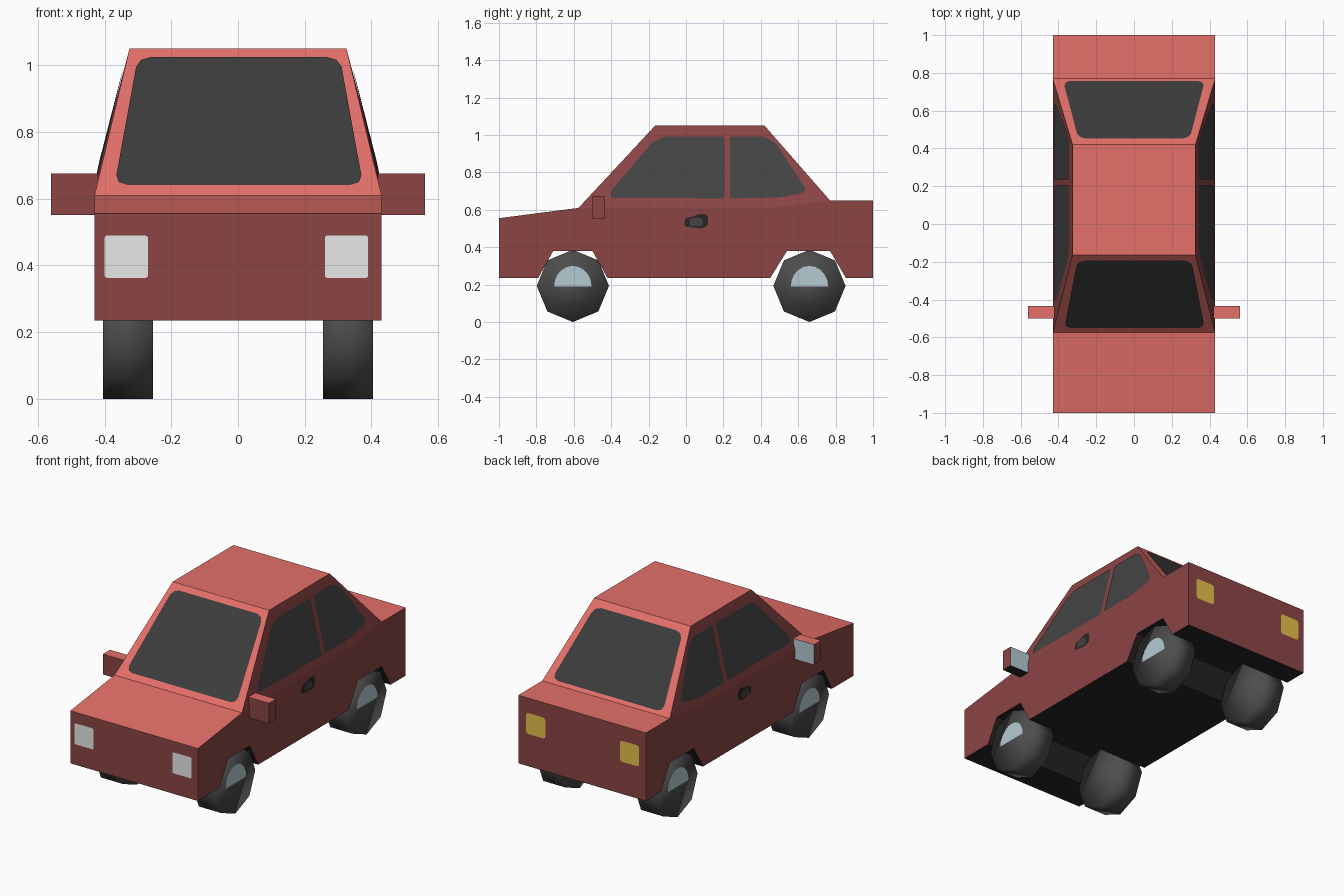
import bpy, bmesh, math
from mathutils import Vector, Matrix

if "Cube" in bpy.data.objects:
    bpy.data.objects.remove(bpy.data.objects["Cube"])


def material(name, r, g, b):
    m = bpy.data.materials.new(name)
    m.diffuse_color = (r, g, b, 1)
    m.use_nodes = True
    m.node_tree.nodes["Principled BSDF"].inputs["Base Color"].default_value = m.diffuse_color
    return m


LIGHT_RED = material("light red paint", .78, .16, .14)
DARK_RED = material("dark red paint", .265, .059, .06)
BLACK = material("black underside", .022, .019, .018)
GLASS = material("dark glass", .045, .045, .045)
SIDE_GLASS = material("side glass", .057, .057, .057)
TYRE = material("tyre rubber", .075, .075, .075)
SILVER = material("pale silver", .46, .6, .64)
WHITE = material("headlight white", .9, .9, .9)
YELLOW = material("tail light yellow", .88, .58, .08)


def finish(name, bm, *mats):
    me = bpy.data.meshes.new(name)
    bm.to_mesh(me)
    bm.free()
    ob = bpy.data.objects.new(name, me)
    bpy.context.collection.objects.link(ob)
    for m in mats:
        me.materials.append(m)
    return ob


def paint(bm):
    """Light red on upward faces, black underneath, dark red on the sides."""
    bmesh.ops.recalc_face_normals(bm, faces=bm.faces)
    for f in bm.faces:
        f.material_index = 1 if f.normal.z > .5 else 2 if f.normal.z < -.1 else 0


def plate(name, points, place, outward, mat, rounding=.02):
    """Thin painted panel: 2D outline mapped onto a surface, lifted slightly outward."""
    bm = bmesh.new()
    out = Vector(outward).normalized()
    f = bm.faces.new([bm.verts.new(Vector(place(a, b)) + out * .004) for a, b in points])
    f.normal_update()
    if f.normal.dot(out) < 0:
        f.normal_flip()
    if rounding:
        bmesh.ops.bevel(bm, geom=bm.verts[:], offset=rounding, segments=2,
                        profile=.5, affect='VERTICES', clamp_overlap=True)
    return finish(name, bm, mat)


# Lower body: side profile with wheel arches, extruded across the car
W = .43
profile = [(-1, .235), (-.79, .235), (-.71, .38), (-.5, .38), (-.42, .235),
           (.45, .235), (.54, .38), (.77, .38), (.855, .235), (1, .235),
           (1, .65), (.77, .65), (.45, .61), (-.575, .61), (-1, .555)]
bm = bmesh.new()
side = bm.faces.new([bm.verts.new((-W, y, z)) for y, z in profile])
ext = bmesh.ops.extrude_face_region(bm, geom=[side])
bmesh.ops.translate(bm, vec=(2 * W, 0, 0),
                    verts=[g for g in ext["geom"] if isinstance(g, bmesh.types.BMVert)])
paint(bm)
finish("lower_body", bm, DARK_RED, LIGHT_RED, BLACK)

# Cabin: tapered greenhouse sitting on the belt line
bm = bmesh.new()
rings = []
for s in (-1, 1):
    a, e, b, c, d = [bm.verts.new((s * x, y, z)) for x, y, z in (
        (W, -.575, .61), (W, .45, .61), (W, .77, .65), (.325, .42, 1.05), (.325, -.165, 1.05))]
    bm.faces.new((a, e, c, d))
    bm.faces.new((e, b, c))
    rings.append((a, b, c, d))
(a0, b0, c0, d0), (a1, b1, c1, d1) = rings
for quad in ((a0, a1, d1, d0), (d0, d1, c1, c0), (c0, c1, b1, b0)):
    bm.faces.new(quad)
paint(bm)
finish("cabin", bm, DARK_RED, LIGHT_RED, BLACK)

# Windscreen and rear window
plate("windscreen", [(-.37, .638), (.375, .638), (.305, 1.022), (-.3, 1.022)],
      lambda x, z: (x, -.575 + (z - .61) * .41 / .44, z), (0, -.44, .41), GLASS, .04)
plate("rear_window", [(-.375, .755), (.375, .755), (.295, .45), (-.295, .45)],
      lambda x, y: (x, y, .65 + (.77 - y) * .4 / .35), (0, .4, .35), GLASS, .04)

front_window = [(-.405, .663), (-.4, .7), (-.18, .96), (-.12, .99), (.205, .99), (.205, .66)]
back_window = [(.235, .66), (.235, .99), (.42, .99), (.48, .955), (.64, .71), (.63, .69), (.5, .665)]
handle = [(-.01, .51), (-.005, .555), (.04, .565), (.07, .578), (.115, .575), (.12, .52), (.09, .5)]
grip = [(.015, .512), (.02, .555), (.085, .56), (.095, .515)]
lamp = [(.265, 0), (.395, 0), (.395, .128), (.265, .128)]


def side_x(y, z):
    """Half width of the cabin side at a given point."""
    return max(W - .2386 * (z - .61), W - .2366 * ((z - .61) - .125 * (y - .45)))


for s, tag in ((-1, "left"), (1, "right")):
    def glass_at(y, z):
        return (s * side_x(y, z), y, z)

    # Side windows
    plate("front_side_window_" + tag, front_window, glass_at, (s, 0, .24), SIDE_GLASS, .012)
    plate("back_side_window_" + tag, back_window, glass_at, (s, 0, .24), SIDE_GLASS, .012)

    # Door handle
    plate("handle_recess_" + tag, handle, lambda y, z: (s * W, y, z), (s, 0, 0), BLACK, .012)
    plate("handle_grip_" + tag, grip, lambda y, z: (s * (W + .003), y, z), (s, 0, 0), SIDE_GLASS, .015)

    # Lamps
    plate("headlight_" + tag, lamp, lambda x, z: (s * x - .005, -1, z + .362), (0, -1, 0), WHITE, .008)
    plate("tail_light_" + tag, lamp, lambda x, z: (s * (x - .014) - .006, 1, z + .433),
          (0, 1, 0), YELLOW, .015)

    # Door mirror with a silver rear face
    bm = bmesh.new()
    bmesh.ops.create_cube(bm, size=1, matrix=Matrix.Translation((s * .49, -.467, .613))
                          @ Matrix.Diagonal((.14, .068, .124, 1)))
    paint(bm)
    for f in bm.faces:
        if f.normal.y > .9:
            f.material_index = 3
    finish("mirror_" + tag, bm, DARK_RED, LIGHT_RED, BLACK, SILVER)

    # Octagonal smooth-shaded wheels with half-disc hub highlights
    for y, end in ((-.605, "front"), (.66, "back")):
        bm = bmesh.new()
        bmesh.ops.create_cone(bm, cap_ends=True, segments=8, radius1=.193, radius2=.193, depth=.15,
                              matrix=Matrix.Translation((s * .33, y, .193))
                              @ Matrix.Rotation(math.pi / 2, 4, 'Y'))
        for f in bm.faces:
            f.smooth = True
        finish(f"{end}_wheel_{tag}", bm, TYRE)
        half = [(.1 * math.cos(math.pi * i / 10), .11 * math.sin(math.pi * i / 10)) for i in range(11)]
        plate(f"{end}_hub_{tag}", half, lambda u, v: (s * .405, y + u, .19 + v), (s, 0, 0), SILVER, 0)
